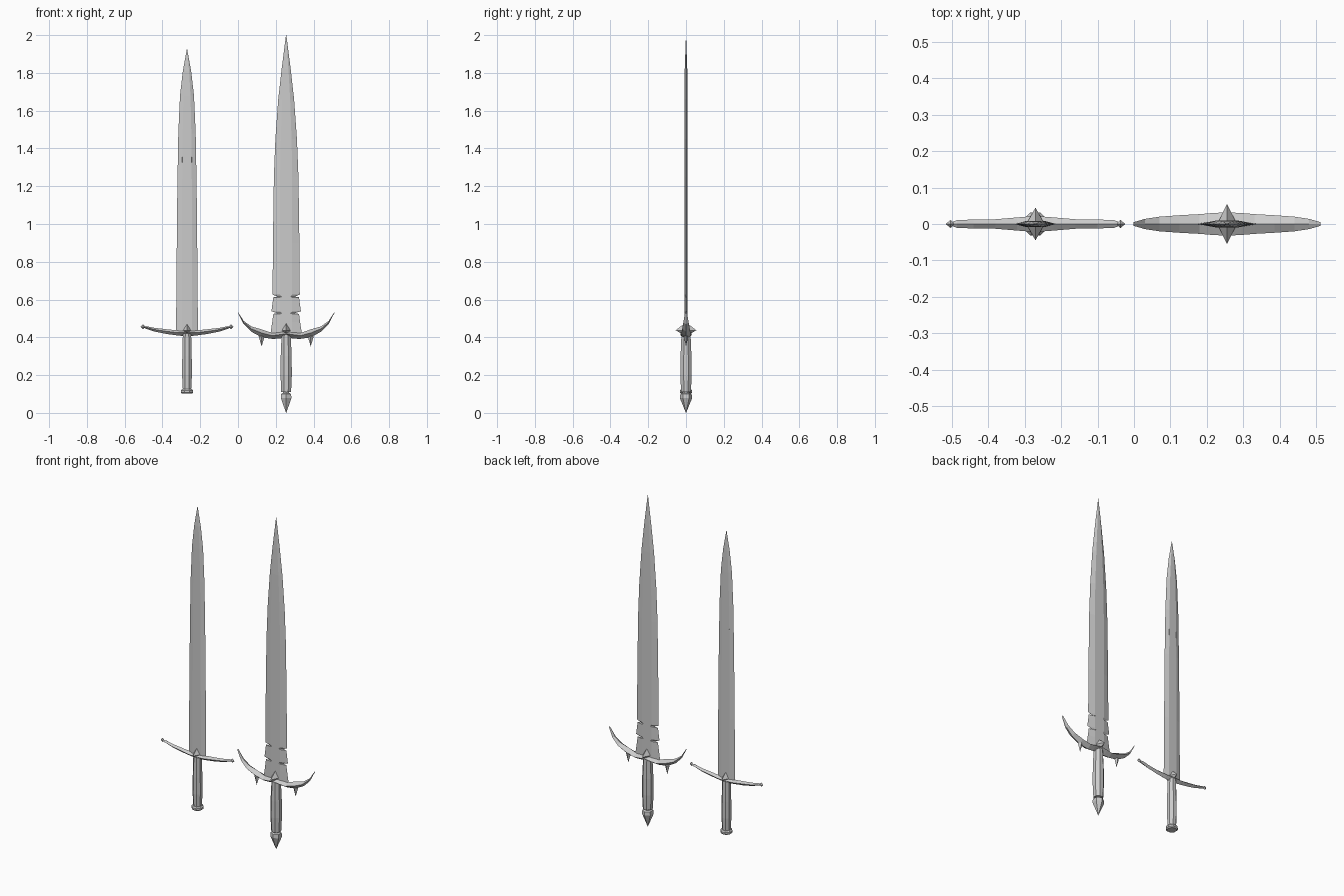
import bpy, bmesh, math
from mathutils import Vector

if "Cube" in bpy.data.objects:
    bpy.data.objects.remove(bpy.data.objects["Cube"])

steel = bpy.data.materials.new("steel_grey")
steel.diffuse_color = (0.6, 0.6, 0.6, 1)
steel.use_nodes = True
steel.node_tree.nodes["Principled BSDF"].inputs["Base Color"].default_value = steel.diffuse_color


def loft(name, rings):
    """Skin a row of equal-sized rings and cap both ends."""
    bm = bmesh.new()
    vs = [[bm.verts.new(p) for p in r] for r in rings]
    n = len(rings[0])
    for a, b in zip(vs, vs[1:]):
        for i in range(n):
            j = (i + 1) % n
            bm.faces.new((a[i], a[j], b[j], b[i]))
    bm.faces.new(vs[0])
    bm.faces.new(vs[-1])
    bmesh.ops.remove_doubles(bm, verts=bm.verts, dist=1e-5)
    bmesh.ops.recalc_face_normals(bm, faces=bm.faces)
    me = bpy.data.meshes.new(name)
    bm.to_mesh(me)
    bm.free()
    me.materials.append(steel)
    ob = bpy.data.objects.new(name, me)
    bpy.context.collection.objects.link(ob)
    return ob


def blade(name, cx, profile, flat, t):
    # six-sided section: flat middle, bevelled to both edges
    rings = []
    for w, z in profile:
        m = min(flat, w * 0.5)
        d = t * min(1, w / flat)
        rings.append([(cx + x, y, z) for x, y in
                      ((-w, 0), (-m, -d), (m, -d), (w, 0), (m, d), (-m, d))])
    return loft(name, rings)


def turned(name, cx, profile, sides=8, ysc=1.0):
    # profile of (radius, z), flat side facing front
    c = math.cos(math.pi / sides)
    return loft(name, [[(cx + r / c * math.cos((i + .5) * math.tau / sides),
                         ysc * r / c * math.sin((i + .5) * math.tau / sides), z)
                        for i in range(sides)] for r, z in profile])


def guard(name, cx, half):
    # half: (offset, lower z, upper z, half depth) from centre outwards; diamond section
    stations = [(-o, a, b, d) for o, a, b, d in reversed(half[1:])] + half
    return loft(name, [[(cx + o, 0, b), (cx + o, -d, a * .45 + b * .55), (cx + o, 0, a),
                        (cx + o, d, a * .45 + b * .55)] for o, a, b, d in stations])


def gem(name, cx, z, rx, ry, up, down):
    # eight-faced pointed stud
    ring = ((rx, 0), (0, ry), (-rx, 0), (0, -ry))
    return loft(name, [[(cx + x * s, y * s, z + h) for x, y in ring]
                       for s, h in ((.001, -down), (1, 0), (.001, up))])


# ---- slim sword ----
A = -0.27
blade("slim_blade", A, [(.058, .42), (.055, .8), (.051, 1.2), (.046, 1.48), (.037, 1.68),
                        (.022, 1.81), (.001, 1.925)], .027, .008)
for side in (-1, 1):
    # raised line beside the flat of the blade
    gem("slim_blade_line", A + side * .025, 1.34, .003, .009, .15, .17)
    gem("slim_guard_tip", A + side * .233, .455, .013, .011, .013, .013)
guard("slim_guard", A, [(0, .405, .44, .022), (.05, .41, .437, .018), (.11, .418, .443, .013),
                        (.17, .43, .45, .012), (.215, .445, .459, .011), (.231, .452, .458, .004)])
gem("slim_guard_stud", A, .437, .025, .045, .04, .025)
turned("slim_grip", A, [(.022, .12), (.026, .2), (.025, .3), (.022, .42)])
turned("slim_pommel", A, [(.026, .102), (.032, .108), (.032, .118), (.026, .126)])

# ---- broad sword ----
B = 0.255
blade("broad_blade", B, [(.083, .42), (.074, .48), (.068, .524), (.045, .528), (.078, .538),
                         (.068, .612), (.045, .616), (.072, .626), (.07, .9), (.065, 1.25),
                         (.057, 1.45), (.042, 1.66), (.024, 1.82), (.001, 2.0)], .032, .009)
guard("broad_guard", B, [(0, .40, .435, .032), (.04, .393, .43, .03), (.075, .392, .423, .027),
                         (.13, .40, .442, .024), (.185, .43, .458, .02),
                         (.225, .47, .487, .014), (.256, .53, .535, .005)])
for side in (-1, 1):
    gem("broad_guard_spike", B + side * .13, .405, .016, .012, .01, .053)
gem("broad_guard_stud", B, .437, .027, .055, .043, .03)
turned("broad_grip", B, [(.026, .11), (.03, .2), (.029, .3), (.024, .42)])
turned("broad_pommel", B, [(.0005, 0), (.028, .078), (.026, .1), (.02, .104)], 6)
turned("broad_pommel_neck", B, [(.016, .1), (.016, .115)], 6)
